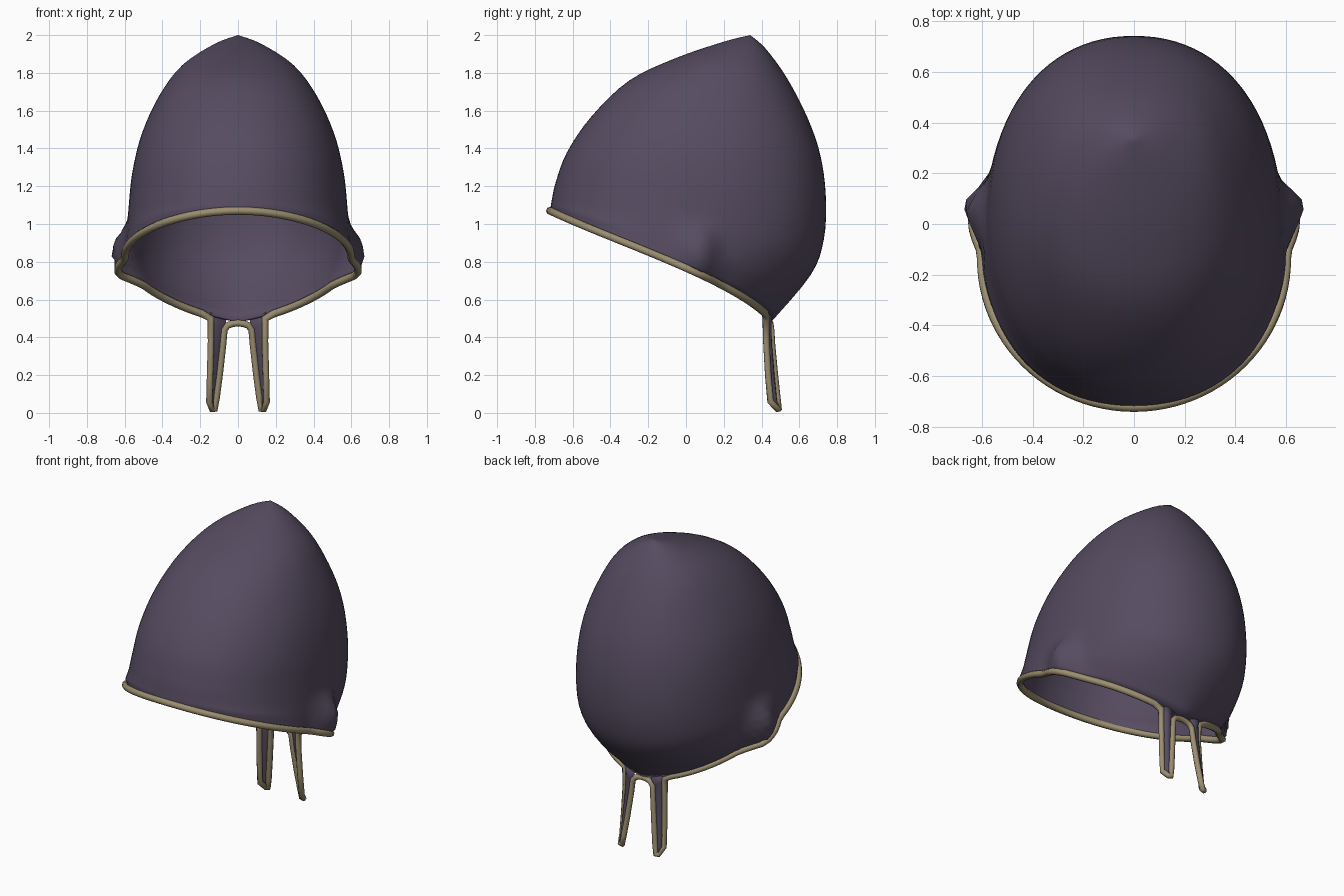
import bpy, bmesh, math
from mathutils import Vector

if "Cube" in bpy.data.objects:
    bpy.data.objects.remove(bpy.data.objects["Cube"])


def material(name, rgb):
    m = bpy.data.materials.new(name)
    m.diffuse_color = (*rgb, 1)
    m.use_nodes = True
    m.node_tree.nodes["Principled BSDF"].inputs["Base Color"].default_value = m.diffuse_color
    return m


PURPLE = material("dusky purple cloth", (0.092, 0.071, 0.118))
TAN = material("tan trim", (0.33, 0.27, 0.16))

# Slanted cross-sections: front y, front z, back y, back z, half width
LEVELS = [Vector(v) for v in (
    (0.34, 2.00, 0.34, 2.00, 0.00),
    (0.20, 1.965, 0.42, 1.93, 0.13),
    (-0.05, 1.88, 0.53, 1.78, 0.30),
    (-0.30, 1.76, 0.64, 1.57, 0.42),
    (-0.50, 1.57, 0.71, 1.37, 0.51),
    (-0.63, 1.38, 0.74, 1.15, 0.56),
    (-0.69, 1.22, 0.73, 0.92, 0.58),
    (-0.71, 1.13, 0.66, 0.73, 0.59),
    (-0.72, 1.07, 0.45, 0.48, 0.60))]
SEG, SUB = 96, 4


def section(i, t):
    """Smooth interpolation between the cross-sections."""
    p = [LEVELS[min(max(k, 0), len(LEVELS) - 1)] for k in range(i - 1, i + 3)]
    return 0.5 * (2 * p[1] + (p[2] - p[0]) * t
                  + (2 * p[0] - 5 * p[1] + 4 * p[2] - p[3]) * t * t
                  + (3 * p[1] - p[0] - 3 * p[2] + p[3]) * t ** 3)


def clamp(v):
    return max(0.0, min(1.0, v))


def cap_point(sec, a, s):
    fy, fz, by, bz, w = sec
    e = 0.92 if s < 0.95 else 1.0
    c, n = math.cos(a), math.sin(a)
    k = (1 - math.copysign(abs(c) ** e, c)) / 2
    x = w * math.copysign(abs(n) ** e, n)
    y = fy + (by - fy) * k
    z = fz + (bz - fz) * k + 0.1 * abs(n) * k * s ** 6
    # pointed ear bulge on each side
    ty = clamp(1 - (y - 0.08) / 0.11) if y > 0.08 else clamp(1 - (0.08 - y) / 0.19)
    tz = clamp((1.02 - z) / 0.15) * (0.5 + 0.5 * clamp((z - 0.69) / 0.09))
    if abs(x) > 0.4:
        x += math.copysign(0.095 * ty * tz, x)
    return Vector((x, y, z))


def mesh_object(name, bm, mat, thickness):
    bmesh.ops.remove_doubles(bm, verts=bm.verts, dist=1e-4)
    bmesh.ops.recalc_face_normals(bm, faces=bm.faces)
    me = bpy.data.meshes.new(name)
    bm.to_mesh(me)
    bm.free()
    me.materials.append(mat)
    me.polygons.foreach_set("use_smooth", [True] * len(me.polygons))
    ob = bpy.data.objects.new(name, me)
    bpy.context.collection.objects.link(ob)
    mod = ob.modifiers.new("cloth thickness", 'SOLIDIFY')
    mod.thickness = thickness
    mod.offset = -1
    return ob


def grid(bm, rows, closed=False):
    vs = [[bm.verts.new(p) for p in r] for r in rows]
    n = len(rows[0])
    for r0, r1 in zip(vs, vs[1:]):
        for j in range(n if closed else n - 1):
            k = (j + 1) % n
            bm.faces.new((r0[j], r0[k], r1[k], r1[j]))


# Cap shell
rows = []
steps = (len(LEVELS) - 1) * SUB
for q in range(steps + 1):
    i, t = (q // SUB, (q % SUB) / SUB) if q < steps else (len(LEVELS) - 2, 1.0)
    sec = section(i, t)
    rows.append([cap_point(sec, 2 * math.pi * j / SEG, q / steps) for j in range(SEG)])
bm = bmesh.new()
grid(bm, rows, closed=True)
mesh_object("cap", bm, PURPLE, 0.012)

# Tie strands: outer and inner edges of one tie, top to bottom
OUTER = [Vector(v) for v in ((0.145, 0.425, 0.50), (0.143, 0.425, 0.38),
                             (0.148, 0.435, 0.20), (0.152, 0.447, 0.06),
                             (0.138, 0.485, 0.02))]
INNER = [Vector(v) for v in ((0.072, 0.45, 0.44), (0.08, 0.455, 0.36),
                             (0.098, 0.47, 0.20), (0.114, 0.483, 0.08),
                             (0.122, 0.49, 0.02))]
ARCH = [Vector(v) for v in ((0.055, 0.447, 0.463), (0.03, 0.445, 0.472))]


def flip(p):
    return Vector((-p.x, p.y, p.z))


# Cloth ties, folded outwards at the back
for side in ("right", "left"):
    strip = []
    for o, n in zip([Vector((0.15, 0.43, 0.53))] + OUTER,
                    [Vector((0.06, 0.452, 0.50))] + INNER):
        fold = (o + n) / 2 + Vector((0.012, 0.014, 0))
        strip.append([o, fold, n])
    if side == "left":
        strip = [[flip(p) for p in r] for r in strip]
    bm = bmesh.new()
    grid(bm, strip)
    mesh_object(side + "_tie", bm, PURPLE, 0.008)

# Rolled trim following the opening and both ties
half = [p for p in rows[-1][:SEG // 2] if not (p.y > 0.3 and p.x < 0.17)]
half += OUTER + INNER[::-1] + ARCH
path = half + [Vector((0, 0.445, 0.476))] + [flip(p) for p in half[:0:-1]]
cu = bpy.data.curves.new("trim", 'CURVE')
cu.dimensions = '3D'
cu.bevel_depth = 0.021
cu.bevel_resolution = 2
sp = cu.splines.new('POLY')
sp.points.add(len(path) - 1)
for pt, p in zip(sp.points, path):
    pt.co = (*p, 1)
    pt.radius = 0.85 if p.z < 0.48 else 1.0
sp.use_cyclic_u = True
sp.use_smooth = True
cu.materials.append(TAN)
bpy.context.collection.objects.link(bpy.data.objects.new("trim", cu))
